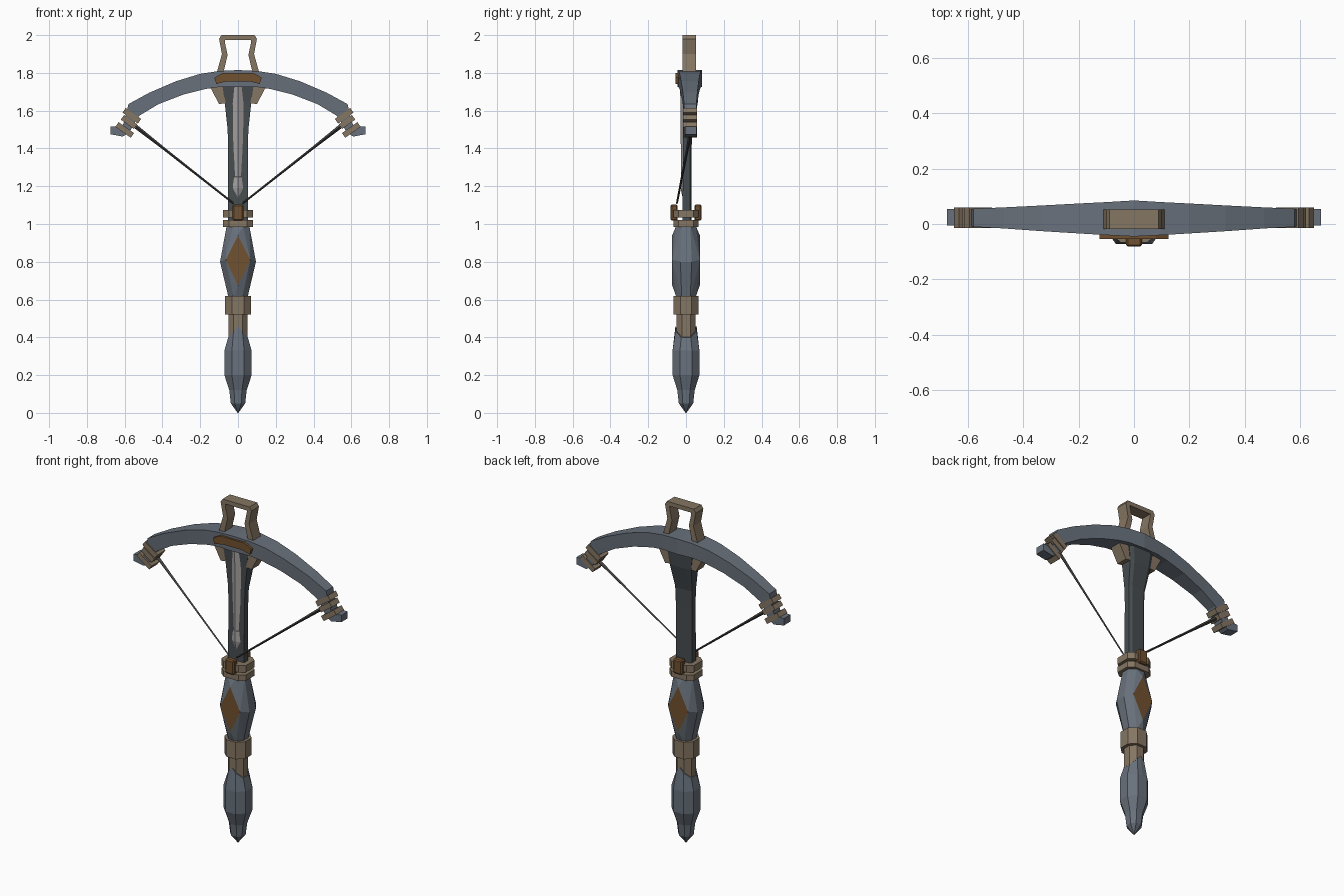
import bpy, bmesh
from mathutils import Vector

if "Cube" in bpy.data.objects:
    bpy.data.objects.remove(bpy.data.objects["Cube"])


def material(name, col):
    m = bpy.data.materials.new(name)
    m.diffuse_color = (*col, 1)
    m.use_nodes = True
    m.node_tree.nodes["Principled BSDF"].inputs["Base Color"].default_value = m.diffuse_color
    return m


SLATE = material("slate grey", (0.14, 0.165, 0.20))
DARK = material("dark stock", (0.062, 0.073, 0.08))
TAN = material("tan leather", (0.235, 0.18, 0.122))
BROWN = material("brown inlay", (0.165, 0.082, 0.03))
STEEL = material("pale steel", (0.38, 0.36, 0.355))
CORD = material("bow cord", (0.055, 0.053, 0.05))


def finish(name, bm, *mats):
    bmesh.ops.remove_doubles(bm, verts=bm.verts, dist=0.0002)
    bmesh.ops.recalc_face_normals(bm, faces=bm.faces)
    me = bpy.data.meshes.new(name)
    bm.to_mesh(me)
    bm.free()
    for m in mats:
        me.materials.append(m)
    ob = bpy.data.objects.new(name, me)
    bpy.context.collection.objects.link(ob)
    return ob


def loft(name, rings, mat):
    """Skin a list of equal-length rings and cap both ends."""
    bm = bmesh.new()
    vs = [[bm.verts.new(p) for p in r] for r in rings]
    n = len(vs[0])
    for a, b in zip(vs, vs[1:]):
        for i in range(n):
            bm.faces.new((a[i], a[(i + 1) % n], b[(i + 1) % n], b[i]))
    bm.faces.new(vs[0])
    bm.faces.new(vs[-1])
    return finish(name, bm, mat)


def octagon(z, hx, hy, k=0.45):
    """Flat-fronted octagon at height z."""
    return [(sx * hx * a, sy * hy * b, z) for sx, sy, a, b in (
        (-1, -1, k, 1), (1, -1, k, 1), (1, -1, 1, k), (1, 1, 1, k),
        (1, 1, k, 1), (-1, 1, k, 1), (-1, 1, 1, k), (-1, -1, 1, k))]


def band(sections, mirror=True):
    """Rectangular rings from (outer x, outer z, inner x, inner z, front y, back y)."""
    half = [[(s[0], s[4], s[1]), (s[0], s[5], s[1]), (s[2], s[5], s[3]), (s[2], s[4], s[3])]
            for s in sections]
    return [[(-x, y, z) for x, y, z in r] for r in half[:0:-1]] + half


def box(name, c, size, mat, bevel=0.0):
    bm = bmesh.new()
    bmesh.ops.create_cube(bm, size=1)
    for v in bm.verts:
        v.co = Vector((v.co.x * size[0], v.co.y * size[1], v.co.z * size[2])) + Vector(c)
    if bevel:
        bmesh.ops.bevel(bm, geom=bm.edges[:], offset=bevel, segments=1, affect='EDGES')
    return finish(name, bm, mat)


# Pommel: octagonal with leaf points at front and back
def pommel_ring(z, hx, hy, lift=0.0):
    o = octagon(z, hx, hy)
    o.insert(5, (0, hy, z))
    o.insert(1, (0, -hy, z))
    return [(x, y, zz + lift * (1 - abs(x) / hx)) for x, y, zz in o]


loft("pommel", [pommel_ring(z, w, d) for z, w, d in (
    (0, .002, .002), (.05, .038, .038), (.12, .046, .046), (.20, .072, .071), (.33, .072, .071))]
    + [pommel_ring(.40, .052, .056, .06)], SLATE)

# Leather grip and ring
loft("grip", [octagon(z, .05, .05) for z in (.34, .54)], TAN)
loft("grip_ring", [octagon(z, .068, .066) for z in (.52, .62)], TAN)

# Faceted handle with diamond inlays on front and back
bm = bmesh.new()
pts = octagon(.61, .05, .05) + octagon(.99, .06, .052)
for sy in (-1, 1):
    pts += [(0, sy * .073, .675), (0, sy * .073, .94)]
    for sx in (-1, 1):
        pts += [(sx * .065, sy * .073, .81), (sx * .095, sy * .03, .80)]
for p in pts:
    bm.verts.new(p)
bmesh.ops.convex_hull(bm, input=bm.verts)
bm.normal_update()
for f in bm.faces:
    f.material_index = 1 if abs(f.normal.y) > .999 else 0
bmesh.ops.dissolve_limit(bm, angle_limit=.01, verts=bm.verts, edges=bm.edges, delimit={'MATERIAL'})
finish("handle", bm, SLATE, BROWN)

# Collars and the catch pieces at front and back
for i, (z0, z1) in enumerate(((.985, 1.02), (1.035, 1.075))):
    loft(f"collar_{i}", [octagon(z, .08, .066, .6) for z in (z0, z1)], TAN)
for side, sy in (("front", -1), ("back", 1)):
    box(f"catch_{side}", (0, sy * .063, 1.06), (.058, .038, .085), BROWN, .007)

# Stock, flaring toward the bow
loft("stock", [[(-w, f, z), (w, f, z), (w, b - .01, z), (w * .7, b, z), (-w * .7, b, z), (-w, b - .01, z)]
     for z, w, f, b in ((.98, .052, -.02, .03), (1.40, .052, -.014, .03), (1.50, .055, -.014, .032),
                        (1.64, .07, -.016, .062), (1.78, .088, -.025, .072))], DARK)

# Bolt lying on the stock, point down
loft("bolt", [[(-w, -.013, z), (0, -.013 - d, z), (w, -.013, z), (0, -.013 + d, z)]
     for z, w, d in ((1.12, .001, .001), (1.19, .037, .016), (1.25, .026, .014),
                     (1.252, .021, .013), (1.73, .037, .018))], STEEL)

# Bow limbs with upturned tips
loft("bow", band([
    (0, 1.815, 0, 1.725, -.045, .085), (.10, 1.81, .10, 1.725, -.04, .079),
    (.20, 1.795, .17, 1.715, -.034, .074), (.33, 1.755, .29, 1.685, -.026, .067),
    (.47, 1.695, .42, 1.635, -.016, .06), (.58, 1.635, .52, 1.575, -.01, .055),
    (.59, 1.59, .54, 1.55, -.008, .054), (.61, 1.52, .575, 1.485, -.006, .054),
    (.63, 1.517, .61, 1.463, -.005, .055), (.675, 1.515, .675, 1.475, -.005, .055)]), SLATE)

# Inlaid plate on the bow's front
outline = [(-.125, 1.775), (-.08, 1.80), (.08, 1.80), (.125, 1.775), (.115, 1.742),
           (.06, 1.755), (-.06, 1.755), (-.115, 1.742)]
loft("bow_plate", [[(x, y, z) for x, z in outline] for y in (-.03, -.055)], BROWN)

# Stirrup loop passing through the bow
loft("stirrup", band([(*s, -.018, .052) for s in (
    (0, 2.0, 0, 1.975), (.088, 2.0, .07, 1.975), (.1, 1.98, .07, 1.965), (.085, 1.9, .055, 1.895),
    (.11, 1.81, .075, 1.81), (.145, 1.72, .08, 1.72), (.10, 1.635, .065, 1.64))]), TAN)

# Limb wraps and cords, mirrored
for side, sx in (("left", -1), ("right", 1)):
    for i, (x, z, h) in enumerate(((.562, 1.573, .05), (.577, 1.54, .043), (.60, 1.498, .05))):
        w = box(f"wrap_{side}_{i}", (0, 0, 0), (2 * h, .074, .03), TAN)
        w.location = (sx * x, .022, z)
        w.rotation_euler.y = -sx * .62
    a, b = Vector((sx * .54, .03, 1.515)), Vector((sx * .025, -.048, 1.11))
    d = (b - a).normalized()
    u = d.cross(Vector((0, 1, 0))).normalized()
    v = d.cross(u)
    loft(f"cord_{side}", [[p + u * r, p + v * r, p - u * r, p - v * r]
         for p, r in ((a, .011), (a.lerp(b, .3), .007), (b, .005))], CORD)
